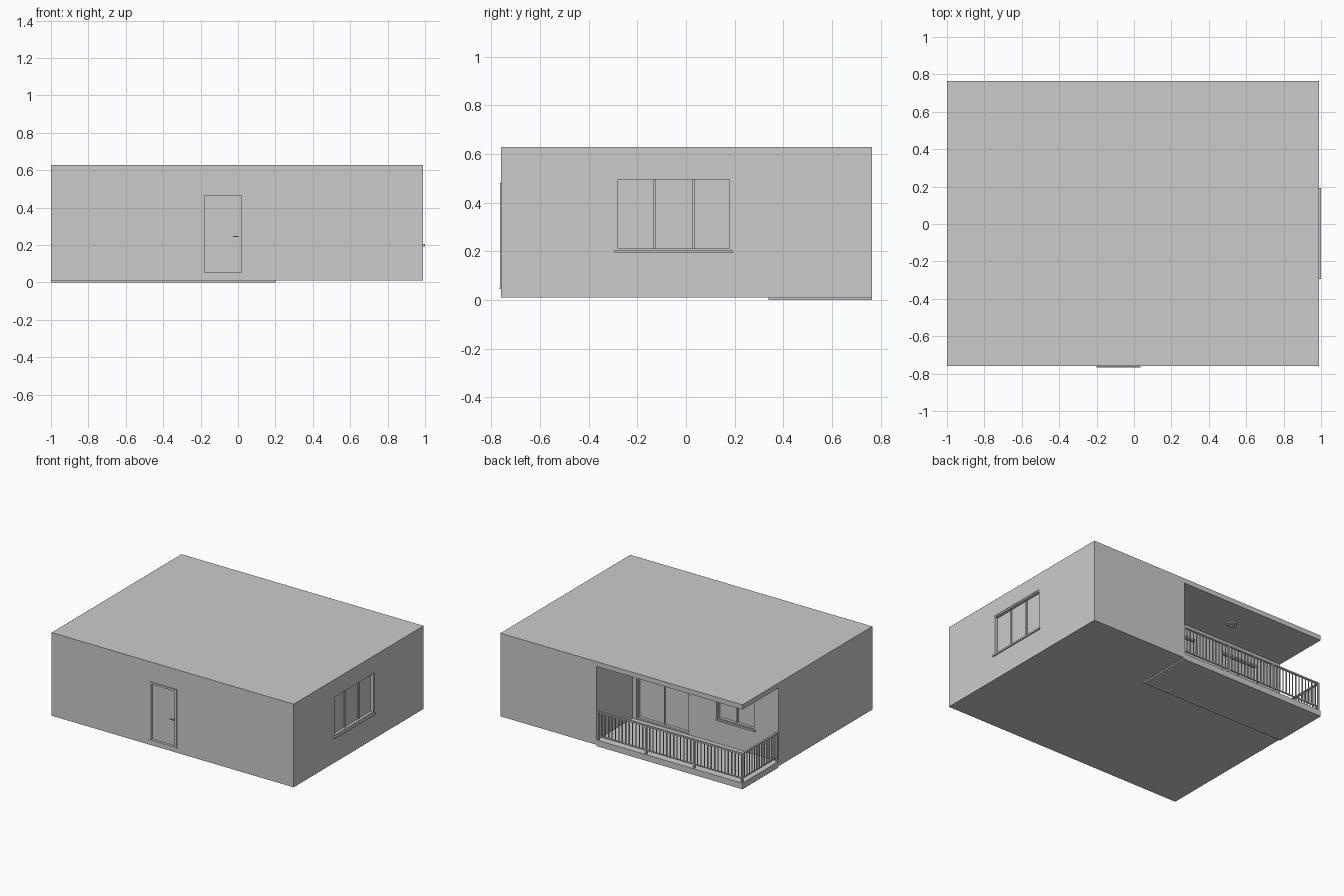
import bpy, bmesh, math
from mathutils import Matrix, Vector

if "Cube" in bpy.data.objects:
    bpy.data.objects.remove(bpy.data.objects["Cube"])

X0, X1, Y0, Y1 = -1.0, 0.99, -0.76, 0.765      # house outline
NX, NY = 0.2, 0.34                             # inner corner of the balcony
FLOOR, CEIL, TOP = 0.045, 0.592, 0.628


def finish(name, bm):
    bmesh.ops.recalc_face_normals(bm, faces=bm.faces)
    me = bpy.data.meshes.new(name)
    bm.to_mesh(me)
    bm.free()
    ob = bpy.data.objects.new(name, me)
    bpy.context.collection.objects.link(ob)
    return ob


def boxes(name, spans, m=Matrix()):
    """One object from boxes given as (x0, x1, y0, y1, z0, z1)."""
    bm = bmesh.new()
    for a, b, c, d, e, f in spans:
        loc = Matrix.Translation(((a + b) / 2, (c + d) / 2, (e + f) / 2))
        bmesh.ops.create_cube(bm, size=1, matrix=m @ loc @ Matrix.Diagonal((b - a, d - c, f - e, 1)))
    return finish(name, bm)


def l_prism(name, z0, z1):
    """L-shaped block following the house plan."""
    pts = [(X0, Y0), (X1, Y0), (X1, Y1), (NX, Y1), (NX, NY), (X0, NY)]
    bm = bmesh.new()
    face = bm.faces.new([bm.verts.new((x, y, z0)) for x, y in pts])
    ext = bmesh.ops.extrude_face_region(bm, geom=[face])
    bmesh.ops.translate(bm, vec=(0, 0, z1 - z0),
                        verts=[v for v in ext["geom"] if isinstance(v, bmesh.types.BMVert)])
    return finish(name, bm)


def disc(name, r, depth, loc, rot=Matrix(), n=24):
    bm = bmesh.new()
    bmesh.ops.create_cone(bm, cap_ends=True, segments=n, radius1=r, radius2=r,
                          depth=depth, matrix=Matrix.Translation(loc) @ rot)
    return finish(name, bm)


# House shell
l_prism("base_slab", 0.01, FLOOR)
walls = l_prism("walls", FLOOR, CEIL)
l_prism("roof_slab", CEIL, TOP)


def cut(span, m):
    cutter = boxes("cutter", [span], m)
    cutter.hide_render = True
    mod = walls.modifiers.new("opening", "BOOLEAN")
    mod.operation, mod.solver, mod.object = "DIFFERENCE", "EXACT", cutter
    bpy.context.view_layer.objects.active = walls
    bpy.ops.object.modifier_apply(modifier=mod.name)
    bpy.data.objects.remove(cutter)


def frame(u0, u1, z0, z1, y0, y1, t):
    """Rectangular frame as four bars."""
    return [(u0, u0 + t, y0, y1, z0, z1), (u1 - t, u1, y0, y1, z0, z1),
            (u0 + t, u1 - t, y0, y1, z0, z0 + t), (u0 + t, u1 - t, y0, y1, z1 - t, z1)]


def glazing(name, m, u0, u1, z0, z1, panes, sill=True):
    """Recessed window; local -y points out of the wall."""
    cut((u0, u1, -0.02, 0.035, z0, z1), m)
    bars = frame(u0, u1, z0, z1, 0.003, 0.035, 0.011)
    w = (u1 - u0) / panes
    for i in range(1, panes):
        u = u0 + w * i
        bars.append((u - 0.004, u + 0.004, 0.016, 0.034, z0 + 0.011, z1 - 0.011))
    boxes(name + "_frame", bars, m)
    boxes(name + "_glass", [(u0 + 0.01, u1 - 0.01, 0.024, 0.03, z0 + 0.01, z1 - 0.01)], m)
    if sill:
        boxes(name + "_sill", [(u0 - 0.003, u1 + 0.003, -0.009, 0.02, z0 - 0.008, z0 + 0.004)], m)


front = Matrix.Translation((0, Y0, 0))
right = Matrix.Translation((X1, 0, 0)) @ Matrix.Rotation(math.pi / 2, 4, "Z")
back = Matrix.Translation((0, NY, 0)) @ Matrix.Rotation(math.pi, 4, "Z")

# Windows and sliding balcony door
glazing("side_window", right, -0.29, 0.19, 0.2, 0.505, 3)
glazing("balcony_window", back, 0.49, 0.805, 0.222, 0.505, 2)
glazing("sliding_door", back, -0.168, 0.266, FLOOR + 0.004, 0.505, 2, sill=False)

# Front door
cut((-0.19, 0.025, -0.02, 0.03, 0.05, 0.475), front)
boxes("door_frame", [(-0.195, -0.18, -0.005, 0.03, 0.05, 0.48), (0.015, 0.03, -0.005, 0.03, 0.05, 0.48),
                     (-0.18, 0.015, -0.005, 0.03, 0.465, 0.48)], front)
boxes("door_panel", [(-0.18, 0.015, 0.012, 0.028, 0.05, 0.465)], front)
boxes("door_threshold", [(-0.2, 0.035, -0.007, 0.03, 0.044, 0.052)], front)
boxes("door_handle", [(-0.028, 0.002, -0.003, 0.002, 0.243, 0.249), (-0.004, 0.002, 0.002, 0.012, 0.243, 0.249)], front)

# Balcony floor, roof and ceiling lamp
boxes("balcony_floor", [(X0, NX, NY, Y1, 0, FLOOR)])
boxes("balcony_roof", [(X0, NX, NY, Y1, CEIL, TOP)])
disc("ceiling_lamp", 0.035, 0.01, (-0.4, 0.55, CEIL - 0.005))
disc("ceiling_lamp_lens", 0.022, 0.006, (-0.4, 0.55, CEIL - 0.012))

# Railing
RAIL, LOW = 0.26, 0.07


def railing(name, a, b, sections, per):
    a, b = Vector(a), Vector(b)
    d = b - a
    m = Matrix.Translation((a.x, a.y, 0)) @ Matrix.Rotation(math.atan2(d.y, d.x), 4, "Z")
    length, step = d.length, d.length / sections
    boxes(name + "_rails", [(0, length, -0.007, 0.007, RAIL - 0.01, RAIL),
                            (0, length, -0.004, 0.004, LOW, LOW + 0.008)], m)
    posts = [(i * step - 0.006, i * step + 0.006, -0.006, 0.006, FLOOR, RAIL - 0.002) for i in range(sections + 1)]
    boxes(name + "_posts", posts, m)
    bars = []
    for i in range(sections):
        for k in range(1, per):
            u = (i + k / per) * step
            bars.append((u - 0.003, u + 0.003, -0.003, 0.003, LOW + 0.004, RAIL - 0.005))
    boxes(name + "_balusters", bars, m)


railing("back_railing", (X0 + 0.012, Y1 - 0.012), (NX - 0.007, Y1 - 0.012), 3, 14)
railing("side_railing", (X0 + 0.012, NY + 0.007), (X0 + 0.012, Y1 - 0.012), 1, 14)
